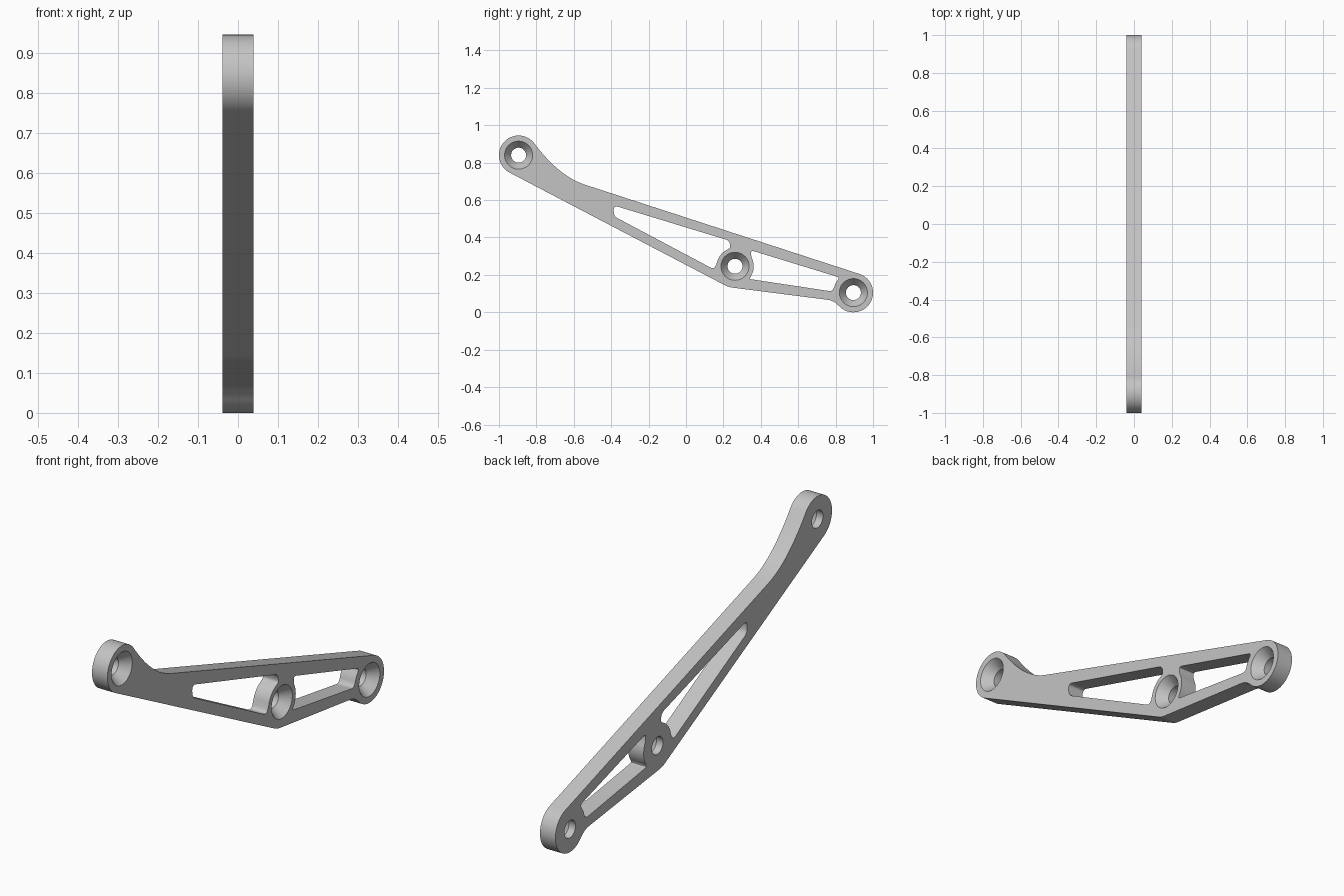
import bpy, bmesh
from math import radians, cos, sin
from mathutils import Vector

if "Cube" in bpy.data.objects:
    bpy.data.objects.remove(bpy.data.objects["Cube"])

HALF = 0.039                      # half the plate thickness
R = 0.105                         # radius of the end lugs
FRONT, MIDDLE, BACK = (-0.895, 0.84), (0.262, 0.246), (0.895, 0.105)

grey = bpy.data.materials.new("light grey")
grey.use_nodes = True
colour = (0.55, 0.55, 0.55, 1)
grey.diffuse_color = colour
grey.node_tree.nodes["Principled BSDF"].inputs["Base Color"].default_value = colour


def arc(centre, radius, start, end, steps):
    angles = [radians(start + (end - start) * i / steps) for i in range(steps + 1)]
    return [Vector((centre[0] + radius * cos(a), centre[1] + radius * sin(a))) for a in angles]


def bend(a, b, c, steps):
    """Quadratic curve from a to c, pulled towards b."""
    a, b, c = Vector(a), Vector(b), Vector(c)
    ts = [i / steps for i in range(steps + 1)]
    return [a * (1 - t) ** 2 + b * 2 * t * (1 - t) + c * t * t for t in ts]


def rounded(corners):
    """Polygon whose corners (y, z, trim) are rounded where trim is above zero."""
    pts = []
    for i, (y, z, trim) in enumerate(corners):
        p = Vector((y, z))
        if not trim:
            pts.append(p)
            continue
        before = Vector(corners[i - 1][:2]) - p
        after = Vector(corners[(i + 1) % len(corners)][:2]) - p
        pts += bend(p + before.normalized() * trim, p, p + after.normalized() * trim, 6)
    return pts


def solid(name, sections):
    """Loft matching (x, outline) sections into a closed solid."""
    bm = bmesh.new()
    rings = [[bm.verts.new((x, p.x, p.y)) for p in pts] for x, pts in sections]
    for low, high in zip(rings, rings[1:]):
        for i in range(len(low)):
            bm.faces.new((low[i - 1], low[i], high[i], high[i - 1]))
    bm.faces.new(rings[0])
    bm.faces.new(rings[-1])
    bmesh.ops.recalc_face_normals(bm, faces=bm.faces)
    mesh = bpy.data.meshes.new(name)
    bm.to_mesh(mesh)
    bm.free()
    mesh.materials.append(grey)
    obj = bpy.data.objects.new(name, mesh)
    bpy.context.collection.objects.link(obj)
    return obj


# Arm outline: front lug, middle corner, back lug, straight top, swept neck
back_arc = arc(BACK, R, 222, 432, 40)
front_arc = arc(FRONT, R, 37, 242.4, 40)
outline = (front_arc
           + arc(MIDDLE, 0.115, 242.4, 262.7, 6)
           + bend((0.755, 0.067), (0.79, 0.063), back_arc[0], 6)[:-1]
           + back_arc
           + bend((-0.54, 0.682), (-0.679, 0.727), front_arc[0], 16)[:-1])
arm = solid("bracket_arm", [(-HALF, outline), (HALF, outline)])

# Lightening pockets, curved around the screw bosses
boss_left = [(p.x, p.y, 0) for p in arc(MIDDLE, 0.098, 118, 166, 8)]
boss_right = [(p.x, p.y, 0) for p in arc(MIDDLE, 0.1, -28, 28, 8)]
lug_left = [(p.x, p.y, 0) for p in arc(BACK, 0.107, 146, 165, 5)]
long_pocket = rounded([(-0.388, 0.572, 0.028), (-0.385, 0.513, 0.022),
                       (0.152, 0.228, 0.026)] + boss_left[::-1]
                      + [(0.238, 0.345, 0.012), (0.232, 0.383, 0.02)])
short_pocket = rounded([(0.345, 0.332, 0.02), (0.822, 0.186, 0.018)] + lug_left
                       + [(0.783, 0.111, 0.02), (0.338, 0.178, 0.012)] + boss_right)
cutters = [solid("pocket_cutter", [(-0.1, pts), (0.1, pts)])
           for pts in (long_pocket, short_pocket)]

# Countersunk screw holes, wide on the left side
for centre in (FRONT, MIDDLE, BACK):
    profile = [(-0.1, 0.04), (-0.006, 0.04), (HALF, 0.075), (HALF + 0.018, 0.089)]
    cutters.append(solid("screw_cutter",
                         [(x, arc(centre, r, 0, 352.5, 47)) for x, r in profile]))

bpy.ops.object.select_all(action='DESELECT')
bpy.context.view_layer.objects.active = arm
arm.select_set(True)
for cutter in cutters:
    cutter.hide_render = True
    cut = arm.modifiers.new("cut", 'BOOLEAN')
    cut.operation = 'DIFFERENCE'
    cut.solver = 'EXACT'
    cut.object = cutter
    bpy.ops.object.modifier_apply(modifier=cut.name)
    bpy.data.objects.remove(cutter)

bpy.ops.object.shade_smooth_by_angle(angle=radians(25))
